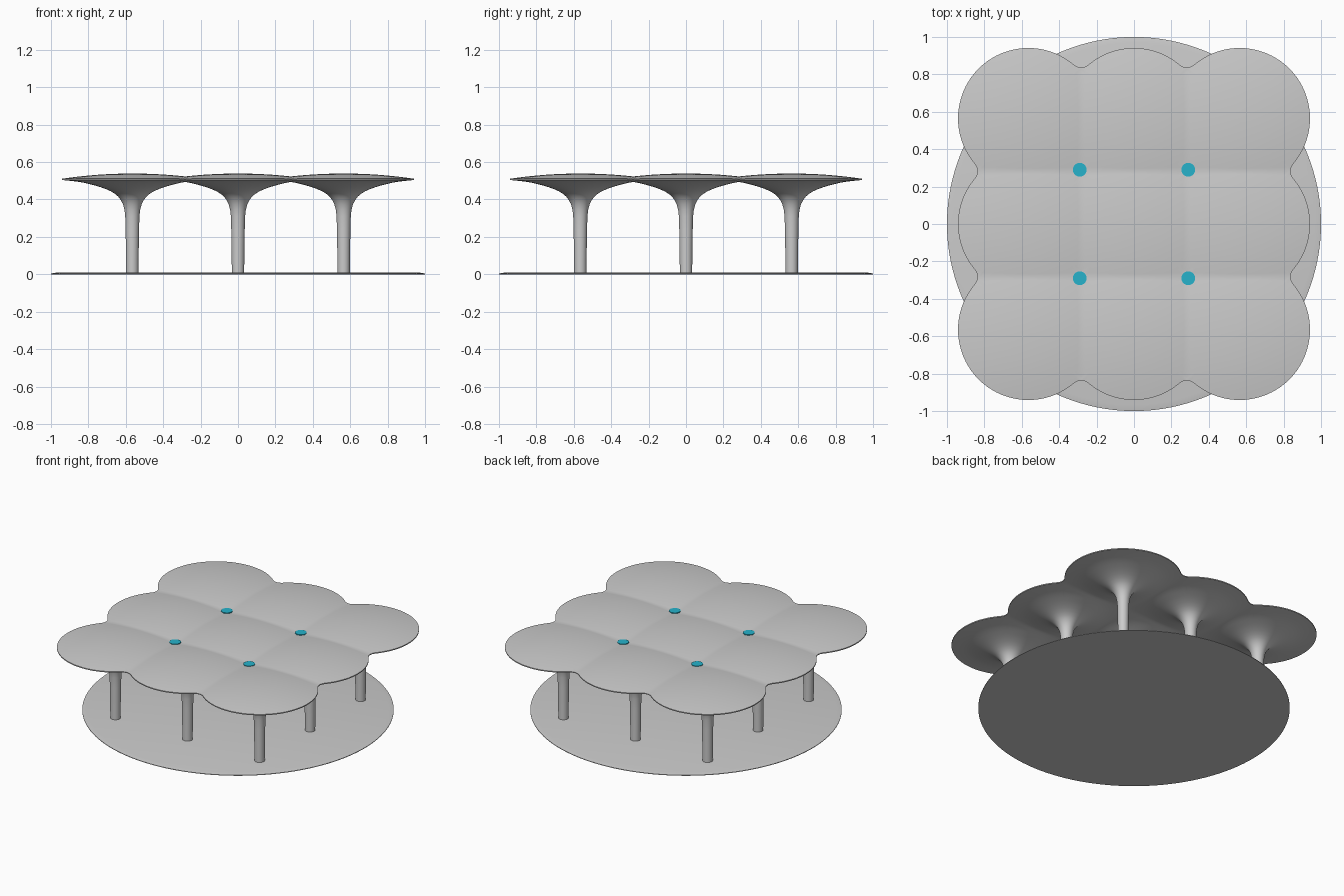
import bpy, bmesh
from math import sin, cos, tan, atan2, sqrt, radians, degrees, pi

if "Cube" in bpy.data.objects:
    bpy.data.objects.remove(bpy.data.objects["Cube"])

PITCH = 0.565            # column spacing
W = PITCH / 2            # wall between neighbouring cells
R, F = 0.376, 0.06       # lobe radius and notch fillet radius
H = sqrt((R + F) ** 2 - W ** 2)
CORNER, TANGENT = atan2(H - F, W), atan2(H, W)

# Column and flared underside profile (radius, height)
STEM = [(0.033, 0.004), (0.034, 0.12), (0.036, 0.24), (0.038, 0.31),
        (0.042, 0.345), (0.050, 0.375), (0.062, 0.398), (0.076, 0.416),
        (0.092, 0.430), (0.115, 0.444), (0.142, 0.456), (0.173, 0.467)]
UNDER = [(0.173, 0.467), (0.2, 0.475), (0.25, 0.488), (W, 0.494),
         (0.33, 0.500), (R, 0.504), (0.42, 0.506)]


def under_z(r):
    for (r0, z0), (r1, z1) in zip(UNDER, UNDER[1:]):
        if r <= r1:
            return z0 + (z1 - z0) * (r - r0) / (r1 - r0)
    return UNDER[-1][1]


def top_z(r):
    return max(0.51, 0.539 - 0.028 * (r / R) ** 2)


def reach(a, near_x, near_y):
    """Distance from a column to its cell wall or the scalloped edge."""
    c, s = abs(cos(a)), abs(sin(a))
    if near_x and near_y:
        return W / max(c, s)
    if not near_x and not near_y:
        return R
    u, v = (c, s) if near_x else (s, c)
    t = atan2(v, u)
    if t < CORNER - 1e-6:
        return W / u
    if t < TANGENT:
        p = u * W + v * H
        return p - sqrt(max(0, p * p - (R + F) ** 2 + F * F))
    return R


def mesh_object(name, bm):
    me = bpy.data.meshes.new(name)
    bm.to_mesh(me)
    bm.free()
    ob = bpy.data.objects.new(name, me)
    bpy.context.collection.objects.link(ob)
    bpy.ops.object.select_all(action='DESELECT')
    ob.select_set(True)
    bpy.context.view_layer.objects.active = ob
    bpy.ops.object.shade_smooth_by_angle(angle=radians(35))
    return ob


# Ray angles, symmetric in every octant and denser at the notches
lo = pi / 2 - TANGENT
octant = [lo * k / 9 for k in range(9)] + [lo + (CORNER - lo) * k / 5 for k in range(6)]
quadrant = octant + [pi / 4] + [pi / 2 - a for a in reversed(octant[1:])]
ANGLES = [q * pi / 2 + a for q in range(4) for a in quadrant]


def add_cell(bm, i, j):
    rows = []
    for a in ANGLES:
        c, s = cos(a), sin(a)
        L = reach(a, abs(i + (1 if c > 0 else -1)) < 2, abs(j + (1 if s > 0 else -1)) < 2)
        r0 = STEM[-1][0]
        radii = [r0 + (L - r0) * k / 7 for k in range(1, 8)]
        low = STEM + [(r, under_z(r)) for r in radii]
        high = [(r, top_z(r)) for r in [0.001, 0.06, 0.12, r0] + radii]
        rows.append([[bm.verts.new((i * PITCH + r * c, j * PITCH + r * s, z))
                      for r, z in side] for side in (low, high)])
    for n, row in enumerate(rows):
        nxt = rows[(n + 1) % len(rows)]
        for p, q in zip(row, nxt):
            for k in range(len(p) - 1):
                bm.faces.new((p[k], q[k], q[k + 1], p[k + 1]))
    bm.faces.new([row[1][0] for row in rows])


# Canopy with nine flared columns
bm = bmesh.new()
for i in (-1, 0, 1):
    for j in (-1, 0, 1):
        add_cell(bm, i, j)
bmesh.ops.remove_doubles(bm, verts=bm.verts, dist=0.00004)
rim = [e for e in bm.edges if e.is_boundary and e.verts[0].co.z > 0.4]
bmesh.ops.bridge_loops(bm, edges=rim)
bmesh.ops.recalc_face_normals(bm, faces=bm.faces)
mesh_object("canopy_and_columns", bm)

# Round base plate with a thin bevelled rim
bm = bmesh.new()
N = 128
rings = [[bm.verts.new((r * cos(2 * pi * k / N), r * sin(2 * pi * k / N), z)) for k in range(N)]
         for r, z in [(1, 0), (1, 0.004), (0.967, 0.01)]]
for a, b in zip(rings, rings[1:]):
    for k in range(N):
        bm.faces.new((a[k], a[(k + 1) % N], b[(k + 1) % N], b[k]))
bm.faces.new(rings[0][::-1])
bm.faces.new(rings[-1])
mesh_object("base_plate", bm)

# Four coloured round skylights where the lobes meet
blue = bpy.data.materials.new("skylight_blue")
blue.diffuse_color = (0.02, 0.45, 0.6, 1)
blue.use_nodes = True
blue.node_tree.nodes["Principled BSDF"].inputs["Base Color"].default_value = blue.diffuse_color
for x in (-0.29, 0.29):
    for y in (-0.29, 0.29):
        bm = bmesh.new()
        bmesh.ops.create_cone(bm, cap_ends=True, segments=40, radius1=0.037, radius2=0.037, depth=0.011)
        bmesh.ops.translate(bm, verts=bm.verts, vec=(x, y, 0.5115))
        mesh_object("skylight", bm).data.materials.append(blue)
